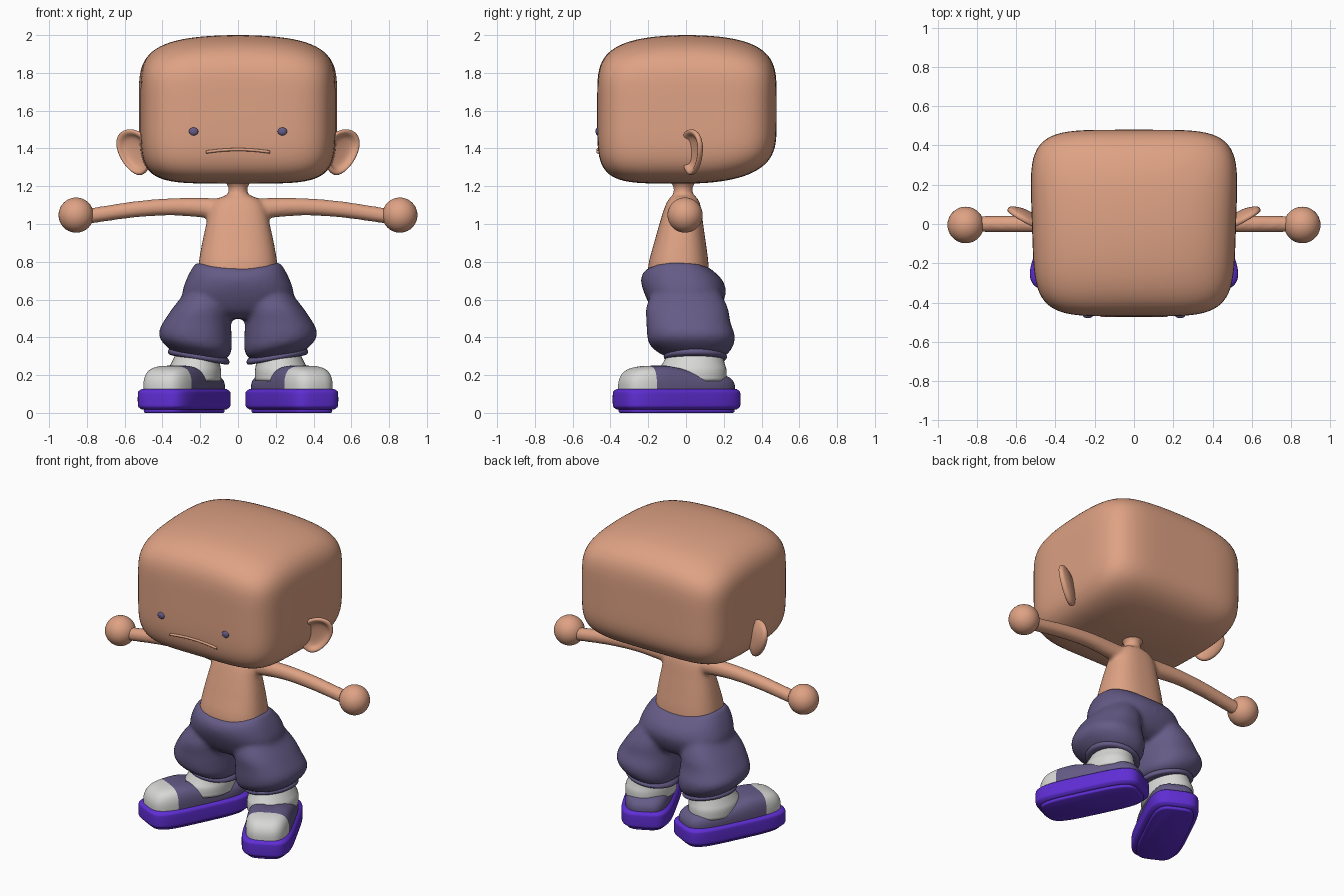
import bpy, bmesh, math
from mathutils import Vector, Matrix

cube = bpy.data.objects.get("Cube")
if cube:
    bpy.data.objects.remove(cube)


def material(name, rgb):
    m = bpy.data.materials.new(name)
    m.use_nodes = True
    m.diffuse_color = (*rgb, 1)
    node = next(n for n in m.node_tree.nodes if n.type == 'BSDF_PRINCIPLED')
    node.inputs["Base Color"].default_value = (*rgb, 1)
    return m


SKIN = material("skin", (0.73, 0.36, 0.23))
NAVY = material("dusty_navy", (0.13, 0.105, 0.24))
WHITE = material("off_white", (0.68, 0.68, 0.67))
PURPLE = material("vivid_purple", (0.115, 0.027, 0.66))


def smooth_rings(rings, steps):
    """Catmull-Rom interpolation of (t, cu, cv, ru, rv) rings."""
    out = []
    for i in range(len(rings) - 1):
        p = [rings[max(0, min(len(rings) - 1, i + k))] for k in (-1, 0, 1, 2)]
        for s in range(steps):
            f = s / steps
            out.append([b + 0.5 * f * (c - a + f * (2*a - 5*b + 4*c - d + f * (3*(b - c) + d - a)))
                        for a, b, c, d in zip(*p)])
    return out + [list(rings[-1])]


def loft(bm, rings, place, power=2, segs=40, steps=3):
    """Skin superellipse rings; place(u, v, t) gives the final point."""
    rows = []
    for t, cu, cv, ru, rv in smooth_rings(rings, steps):
        row = []
        for k in range(segs):
            a = math.tau * k / segs
            c, s = math.cos(a), math.sin(a)
            u = cu + ru * math.copysign(abs(c) ** (2 / power), c)
            v = cv + rv * math.copysign(abs(s) ** (2 / power), s)
            row.append(bm.verts.new(place(u, v, t)))
        rows.append(row)
    for lo, hi in zip(rows, rows[1:]):
        for k in range(segs):
            n = (k + 1) % segs
            bm.faces.new((lo[k], lo[n], hi[n], hi[k]))
    bm.faces.new(rows[0][::-1])
    bm.faces.new(rows[-1])


def finish(name, bm, *mats, angle=None):
    bmesh.ops.recalc_face_normals(bm, faces=bm.faces)
    me = bpy.data.meshes.new(name)
    for f in bm.faces:
        f.smooth = True
    bm.to_mesh(me)
    bm.free()
    for m in mats:
        me.materials.append(m)
    ob = bpy.data.objects.new(name, me)
    bpy.context.collection.objects.link(ob)
    if angle:
        bpy.ops.object.select_all(action='DESELECT')
        ob.select_set(True)
        bpy.context.view_layer.objects.active = ob
        bpy.ops.object.shade_smooth_by_angle(angle=math.radians(angle))
    return ob


def fuse(ob, voxel, rounds):
    """Melt overlapping lofts into one soft skin."""
    r = ob.modifiers.new("fuse", 'REMESH')
    r.mode, r.voxel_size, r.use_smooth_shade = 'VOXEL', voxel, True
    s = ob.modifiers.new("soften", 'SMOOTH')
    s.factor, s.iterations = 0.5, rounds


def upright(u, v, t):
    return (u, v, t)


# Head: rounded box with a domed top and lifted lower back
bm = bmesh.new()
bmesh.ops.create_cube(bm, size=2)
bmesh.ops.subdivide_edges(bm, edges=bm.edges, cuts=27, use_grid_fill=True)
for v in bm.verts:
    x, y, z = v.co / sum(abs(c) ** 5 for c in v.co) ** 0.2
    if z > 0:
        z -= z * (0.14 * x * x + 0.16 * y * y)
    elif y > 0:
        z -= z * 0.2 * y * y
    x *= 1 + 0.03 * y
    v.co = (0.52 * x, 0.005 + 0.475 * y, 1.607 + 0.393 * z)
finish("head", bm, SKIN)

# Face: eyes and a thin mouth
for side, label in ((1, "left"), (-1, "right")):
    bm = bmesh.new()
    place = Matrix.Translation((0.235 * side, -0.468, 1.49)) @ Matrix.Diagonal((0.025, 0.011, 0.021, 1))
    bmesh.ops.create_uvsphere(bm, u_segments=20, v_segments=12, radius=1, matrix=place)
    finish(label + "_eye", bm, NAVY)

bm = bmesh.new()
loft(bm, [(x, -0.465, 1.394 - 0.45 * x * x, 0.009, 0.008) for x in (-0.17, -0.08, 0, 0.08, 0.17)],
     lambda u, v, t: (t, u, v), segs=12)
finish("mouth", bm, SKIN)

# Ears: hollow dishes turned outward and forward
EAR = [(0.034, 0.02), (0.031, 0.5), (0.016, 0.9), (0, 1), (-0.014, 0.95),
       (-0.012, 0.82), (0.006, 0.66), (0.014, 0.4), (0.016, 0.02)]
for side, label in ((1, "left"), (-1, "right")):
    def ear_point(u, v, t):
        u *= 1 + 0.2 * v
        x = 0.545 + 0.087 * u - 0.5 * t + 0.025 * v
        return (side * x, 0.03 + 0.05 * u + 0.87 * t, 1.38 + 0.121 * v)
    bm = bmesh.new()
    loft(bm, [(t, 0, 0, r, r) for t, r in EAR], ear_point)
    finish(label + "_ear", bm, SKIN)

# Body: torso, neck and arms fused
bm = bmesh.new()
loft(bm, [(0.66, 0, -0.04, 0.22, 0.16), (0.78, 0, -0.04, 0.21, 0.16), (0.9, 0, -0.032, 0.19, 0.137),
          (1.0, 0, -0.025, 0.168, 0.116), (1.08, 0, -0.018, 0.148, 0.098), (1.125, 0, -0.014, 0.12, 0.082),
          (1.15, 0, -0.014, 0.07, 0.06)], upright, power=2.5)
loft(bm, [(1.08, 0, -0.015, 0.06, 0.06), (1.16, 0, -0.015, 0.052, 0.052), (1.2, 0, -0.015, 0.052, 0.052),
          (1.23, 0, -0.015, 0.075, 0.075), (1.26, 0, -0.015, 0.08, 0.08)], upright)
for side in (1, -1):
    loft(bm, [(0.03, -0.01, 1.075, 0.06, 0.06), (0.17, -0.005, 1.085, 0.05, 0.053),
              (0.35, 0, 1.091, 0.045, 0.046), (0.55, 0, 1.077, 0.043, 0.043),
              (0.77, 0, 1.045, 0.041, 0.041), (0.86, 0, 1.035, 0.041, 0.041)],
         lambda u, v, t: (side * t, u, v))
fuse(finish("body", bm, SKIN), 0.012, 5)

# Hands: plain balls
for side, label in ((1, "left"), (-1, "right")):
    bm = bmesh.new()
    bmesh.ops.create_uvsphere(bm, u_segments=36, v_segments=20, radius=0.093,
                              matrix=Matrix.Translation((0.857 * side, -0.005, 1.047)))
    finish(label + "_hand", bm, SKIN)


# Trousers: hips with a waist that dips at the middle, and two baggy legs
def hip_point(u, v, t):
    dip = max(0, (t - 0.65) / 0.15) * 0.04 * (1 - (u / 0.24) ** 2)
    return (u, v, t - dip)


bm = bmesh.new()
loft(bm, [(0.5, 0, 0.0, 0.14, 0.11), (0.54, 0, 0, 0.26, 0.17), (0.63, 0, -0.005, 0.295, 0.215),
          (0.71, 0, -0.02, 0.27, 0.218), (0.77, 0, -0.035, 0.24, 0.195), (0.805, 0, -0.037, 0.22, 0.165)],
     hip_point, power=2.4)
for side in (1, -1):
    loft(bm, [(0.66, 0.15, 0, 0.11, 0.17), (0.56, 0.192, 0.005, 0.15, 0.215), (0.48, 0.216, 0.013, 0.178, 0.222),
              (0.41, 0.226, 0.026, 0.193, 0.232), (0.36, 0.222, 0.03, 0.188, 0.222),
              (0.325, 0.212, 0.04, 0.165, 0.19), (0.3, 0.208, 0.05, 0.13, 0.15)],
         lambda u, v, t: (side * u, v, t + 0.15 * (u - 0.21) * min(1, max(0, (0.5 - t) / 0.15))), power=2.3)
fuse(finish("trousers", bm, NAVY), 0.014, 6)

# Feet: cuffs, socks and shoes turned outward
YAW = math.radians(26)
AXIS = Vector((math.sin(YAW), -math.cos(YAW), 0))
CENTRE = Vector((0.285, -0.05, 0))
for side, label in ((1, "left"), (-1, "right")):
    def mirrored(u, v, t):
        return (side * u, v, t)

    def cuff_point(u, v, t):
        return (side * u, v, t + 0.17 * (u - 0.208))

    def foot_point(u, v, t):
        p = CENTRE + AXIS * u + Vector((math.cos(YAW), math.sin(YAW), 0)) * v
        return (side * p.x, p.y, t)

    def upper_point(u, v, t):
        drop = 0.3 * min(1, max(0, (0.08 - u) / 0.2))
        return foot_point(u, v, t - drop * (t - 0.12))

    bm = bmesh.new()
    loft(bm, [(0.28, 0.208, 0.05, 0.14, 0.14), (0.284, 0.208, 0.05, 0.157, 0.16), (0.297, 0.208, 0.05, 0.163, 0.168),
              (0.31, 0.208, 0.05, 0.157, 0.16), (0.325, 0.208, 0.05, 0.14, 0.14)], cuff_point)
    finish(label + "_cuff", bm, NAVY)

    bm = bmesh.new()
    loft(bm, [(0.17, 0.23, 0.035, 0.14, 0.18), (0.225, 0.23, 0.035, 0.14, 0.18), (0.26, 0.225, 0.04, 0.13, 0.165),
              (0.32, 0.21, 0.05, 0.115, 0.14)], mirrored)
    finish(label + "_sock", bm, WHITE)

    # Shoe upper with a pale toe cap
    bm = bmesh.new()
    loft(bm, [(0.115, 0, 0, 0.32, 0.138), (0.165, 0, 0, 0.318, 0.138), (0.205, 0, 0, 0.3, 0.13),
              (0.232, 0, 0, 0.265, 0.112), (0.247, 0, 0, 0.2, 0.08), (0.25, 0, 0, 0.12, 0.04)],
         upper_point, power=3.4, segs=48)
    axis = Vector((side * AXIS.x, AXIS.y, 0))
    split = Vector((side * CENTRE.x, CENTRE.y, 0)) + axis * 0.18
    bmesh.ops.bisect_plane(bm, geom=bm.verts[:] + bm.edges[:] + bm.faces[:], plane_co=split, plane_no=axis)
    for f in bm.faces:
        f.material_index = int((f.calc_center_median() - split).dot(axis) > 0)
    finish(label + "_shoe_upper", bm, NAVY, WHITE)

    # Sole with a thinner tread below
    for part, rings in (("_sole", [(0.018, 0, 0, 0.322, 0.138), (0.03, 0, 0, 0.336, 0.152), (0.045, 0, 0, 0.34, 0.156),
                                   (0.1, 0, 0, 0.34, 0.156), (0.115, 0, 0, 0.336, 0.152),
                                   (0.126, 0, 0, 0.322, 0.138)]),
                        ("_tread", [(0, 0, 0, 0.305, 0.122), (0.006, 0, 0, 0.312, 0.128),
                                    (0.022, 0, 0, 0.312, 0.128)])):
        bm = bmesh.new()
        loft(bm, rings, foot_point, power=4.2, segs=56)
        finish(label + part, bm, PURPLE, angle=40)
